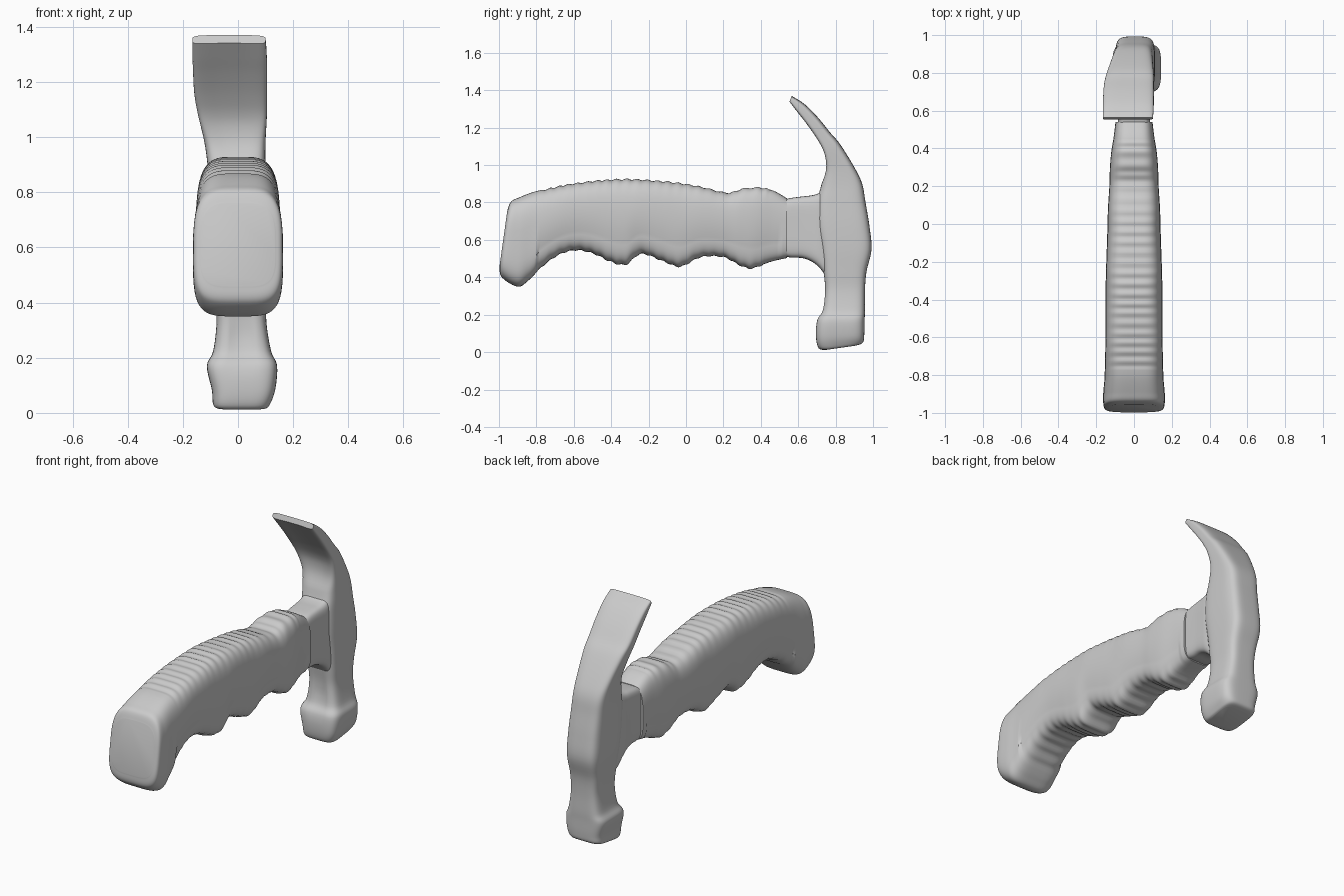
import bpy, bmesh, math


def catmull(rows, steps):
    """Smoothly interpolate rows of numbers."""
    out = []
    for i in range(len(rows) - 1):
        p0, p1 = rows[max(i - 1, 0)], rows[i]
        p2, p3 = rows[i + 1], rows[min(i + 2, len(rows) - 1)]
        for s in range(steps):
            t = s / steps
            out.append([0.5 * (2 * b + (c - a) * t + (2 * a - 5 * b + 4 * c - d) * t * t
                               + (3 * b - a - 3 * c + d) * t ** 3)
                        for a, b, c, d in zip(p0, p1, p2, p3)])
    out.append(list(rows[-1]))
    return out


def power(v, n):
    return math.copysign(abs(v) ** (2 / n), v)


def loft(name, rows, n=4.0, steps=5, sides=48, shape=None):
    """Skin rounded-box rings; row = (ya, za, yb, zb, x0, x1), edge a to edge b."""
    bm = bmesh.new()
    rings = []
    for row in catmull(rows, steps):
        ya, za, yb, zb, x0, x1 = row
        ring = []
        for k in range(sides):
            a = math.tau * (k + 0.5) / sides
            u, v = power(math.cos(a), n), power(math.sin(a), n)
            if shape:
                u, v = shape(u, v, row)
            t = (v + 1) / 2
            ring.append(bm.verts.new(((x0 + x1) / 2 + u * (x1 - x0) / 2,
                                      ya + (yb - ya) * t, za + (zb - za) * t)))
        rings.append(ring)
    for r0, r1 in zip(rings, rings[1:]):
        for k in range(sides):
            j = (k + 1) % sides
            bm.faces.new((r0[k], r0[j], r1[j], r1[k]))
    bm.faces.new(rings[0])
    bm.faces.new(rings[-1])
    bmesh.ops.recalc_face_normals(bm, faces=bm.faces)
    mesh = bpy.data.meshes.new(name)
    bm.to_mesh(mesh)
    bm.free()
    obj = bpy.data.objects.new(name, mesh)
    bpy.context.collection.objects.link(obj)
    bpy.ops.object.select_all(action='DESELECT')
    obj.select_set(True)
    bpy.context.view_layer.objects.active = obj
    bpy.ops.object.shade_smooth_by_angle(angle=math.radians(40))
    return obj


# Grip: bottom (y, z), top (y, z), half width
grip = [
    (-0.997, 0.46, -0.955, 0.76, 0.135), (-0.985, 0.40, -0.935, 0.805, 0.16),
    (-0.90, 0.35, -0.89, 0.828, 0.163), (-0.84, 0.385, -0.81, 0.858, 0.157),
    (-0.76, 0.465, -0.73, 0.875, 0.154), (-0.67, 0.525, -0.65, 0.893, 0.152),
    (-0.58, 0.545, -0.57, 0.905, 0.15), (-0.49, 0.525, -0.48, 0.916, 0.15),
    (-0.40, 0.482, -0.40, 0.922, 0.15), (-0.32, 0.468, -0.32, 0.925, 0.15),
    (-0.24, 0.525, -0.24, 0.922, 0.148), (-0.12, 0.485, -0.12, 0.913, 0.144),
    (-0.03, 0.457, -0.03, 0.903, 0.141), (0.08, 0.508, 0.08, 0.884, 0.138),
    (0.20, 0.508, 0.22, 0.852, 0.13), (0.28, 0.468, 0.30, 0.873, 0.128),
    (0.35, 0.447, 0.39, 0.88, 0.122), (0.45, 0.482, 0.47, 0.862, 0.108),
    (0.54, 0.503, 0.54, 0.822, 0.098),
]


def grip_shape(u, v, row):
    y = row[0]
    # Shallow moulded ribs along top and finger side
    if -0.8 < y < 0.42:
        v += 0.018 * abs(v) ** 4 * math.sin(y * math.tau / 0.055) * math.copysign(1, v)
    # Lower finger strip is slightly narrower than the side panel
    if -0.8 < y < 0.5 and v < -0.4:
        u *= 0.94
    # Narrower rounded back
    u *= 1 - 0.1 * max(v, 0) ** 2
    return u, v


loft("grip", [(a, b, c, d, -w, w) for a, b, c, d, w in grip], 4.2, 9, 56, grip_shape)

# Neck joining the grip to the head, flaring into it
neck = [(0.48, 0.53, 0.80, 0.083), (0.55, 0.507, 0.822, 0.085), (0.62, 0.503, 0.832, 0.087),
        (0.67, 0.485, 0.838, 0.09), (0.71, 0.455, 0.85, 0.092), (0.75, 0.41, 0.875, 0.088),
        (0.80, 0.40, 0.90, 0.08), (0.86, 0.45, 0.87, 0.07)]
loft("head_neck", [(y, b, y, t, -w, w) for y, b, t, w in neck], 6, 5)

# Head: striking poll at the bottom, cheeks, then the curved claw (inner edge, outer edge)
head = [
    (0.75, 0.012, 0.91, 0.035, -0.07, 0.10), (0.71, 0.02, 0.945, 0.05, -0.09, 0.115),
    (0.695, 0.08, 0.953, 0.09, -0.095, 0.135), (0.70, 0.17, 0.955, 0.17, -0.113, 0.142),
    (0.73, 0.225, 0.957, 0.225, -0.09, 0.12), (0.742, 0.33, 0.957, 0.33, -0.078, 0.103),
    (0.735, 0.43, 0.965, 0.43, -0.085, 0.105), (0.72, 0.55, 0.992, 0.55, -0.098, 0.11),
    (0.70, 0.68, 0.98, 0.68, -0.10, 0.11), (0.70, 0.80, 0.96, 0.80, -0.103, 0.105),
    (0.722, 0.89, 0.942, 0.90, -0.11, 0.10), (0.738, 0.98, 0.902, 0.985, -0.122, 0.10),
    (0.727, 1.065, 0.825, 1.11, -0.145, 0.105), (0.69, 1.14, 0.77, 1.175, -0.158, 0.105),
    (0.635, 1.22, 0.705, 1.255, -0.163, 0.105), (0.59, 1.28, 0.635, 1.325, -0.165, 0.104),
    (0.552, 1.335, 0.565, 1.37, -0.165, 0.10),
]


def head_shape(u, v, row):
    z = row[1]
    # Dished inner face on the claw, and a groove on the front of the poll
    if v < 0:
        dish = 0.35 * min(max((z - 0.9) / 0.15, 0), 1)
        groove = 0.2 * max(0, 1 - abs(z - 0.28) / 0.15)
        v += (dish * (1 - u * u) + groove * max(0, 1 - 2 * abs(u))) * -v
    return u, v


loft("hammer_head", head, 4.5, 5, 56, head_shape)
